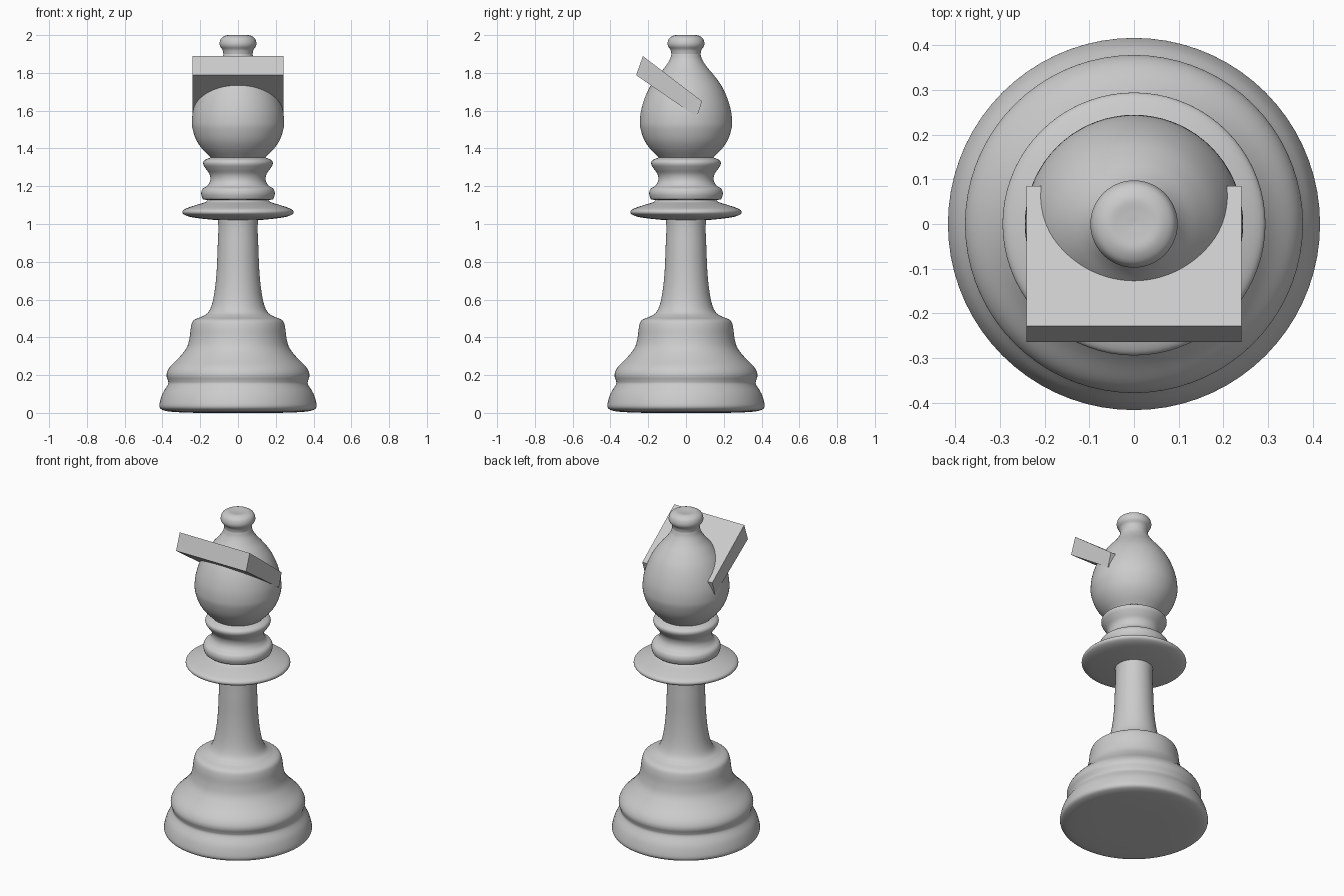
import bpy, bmesh, math
from mathutils import Vector

if "Cube" in bpy.data.objects:
    bpy.data.objects.remove(bpy.data.objects["Cube"])

SEGMENTS = 72


def smooth_path(points, steps=4):
    """Catmull-Rom curve through (radius, height) points."""
    p = [Vector(q) for q in points]
    p = [2 * p[0] - p[1]] + p + [2 * p[-1] - p[-2]]
    path = []
    for a, b, c, d in zip(p, p[1:], p[2:], p[3:]):
        for i in range(steps):
            t = i / steps
            path.append(0.5 * (2 * b + (c - a) * t + (2 * a - 5 * b + 4 * c - d) * t**2
                               + (3 * b - a - 3 * c + d) * t**3))
    return path + [p[-2]]


def add_object(name, bm):
    bmesh.ops.recalc_face_normals(bm, faces=bm.faces)
    mesh = bpy.data.meshes.new(name)
    bm.to_mesh(mesh)
    bm.free()
    ob = bpy.data.objects.new(name, mesh)
    bpy.context.collection.objects.link(ob)
    return ob


def lathe(name, points):
    bm = bmesh.new()
    verts = [bm.verts.new((max(r, 0), 0, z)) for r, z in smooth_path(points)]
    edges = [bm.edges.new(pair) for pair in zip(verts, verts[1:])]
    bmesh.ops.spin(bm, geom=verts + edges, cent=(0, 0, 0), axis=(0, 0, 1),
                   angle=math.tau, steps=SEGMENTS, use_merge=True)
    bmesh.ops.remove_doubles(bm, verts=bm.verts, dist=1e-5)
    # make normals point outwards, also on open shells
    ob = add_object(name, bm)
    bpy.ops.object.select_all(action='DESELECT')
    ob.select_set(True)
    bpy.context.view_layer.objects.active = ob
    bpy.ops.object.shade_smooth_by_angle(angle=math.radians(50))
    return ob


# Turned parts, bottom to top; neighbours share their end rings
lathe("base", [(0, 0), (0.2, 0), (0.34, 0.005), (0.395, 0.014), (0.415, 0.03), (0.413, 0.06),
               (0.398, 0.105), (0.371, 0.15), (0.371, 0.17), (0.378, 0.195), (0.374, 0.22),
               (0.355, 0.25), (0.31, 0.295), (0.272, 0.345), (0.256, 0.40), (0.249, 0.455),
               (0.235, 0.49), (0.195, 0.508)])
lathe("stem", [(0.195, 0.508), (0.16, 0.53), (0.138, 0.575), (0.123, 0.65), (0.113, 0.75),
               (0.108, 0.87), (0.104, 0.97), (0.106, 1.02)])
lathe("collar", [(0.106, 1.02), (0.18, 1.027), (0.25, 1.037), (0.286, 1.05), (0.294, 1.065),
                 (0.28, 1.08), (0.23, 1.098), (0.175, 1.115), (0.16, 1.127)])
lathe("neck_rings", [(0.16, 1.127), (0.184, 1.131), (0.192, 1.145), (0.195, 1.165),
                     (0.187, 1.187), (0.162, 1.203), (0.147, 1.23), (0.15, 1.262),
                     (0.17, 1.292), (0.184, 1.318), (0.177, 1.338), (0.145, 1.352)])
lathe("head", [(0.145, 1.352), (0.19, 1.398), (0.222, 1.447), (0.241, 1.505), (0.244, 1.545),
               (0.238, 1.60), (0.219, 1.665), (0.189, 1.73), (0.15, 1.785), (0.112, 1.83),
               (0.086, 1.87), (0.077, 1.90)])
lathe("finial", [(0.077, 1.90), (0.082, 1.922), (0.095, 1.942), (0.097, 1.962), (0.087, 1.985),
                 (0.06, 1.999), (0.03, 1.998), (0, 1.996)])

# Slanted slab crossing the head: side outline (y, z) extruded along x
outline = [(-0.228, 1.889), (-0.264, 1.788), (0.058, 1.566), (0.085, 1.65)]
bm = bmesh.new()
face = bm.faces.new([bm.verts.new((-0.24, y, z)) for y, z in outline])
ext = bmesh.ops.extrude_face_region(bm, geom=[face], use_keep_orig=True)
bmesh.ops.translate(bm, vec=(0.48, 0, 0),
                    verts=[g for g in ext["geom"] if isinstance(g, bmesh.types.BMVert)])
add_object("head_slab", bm)
